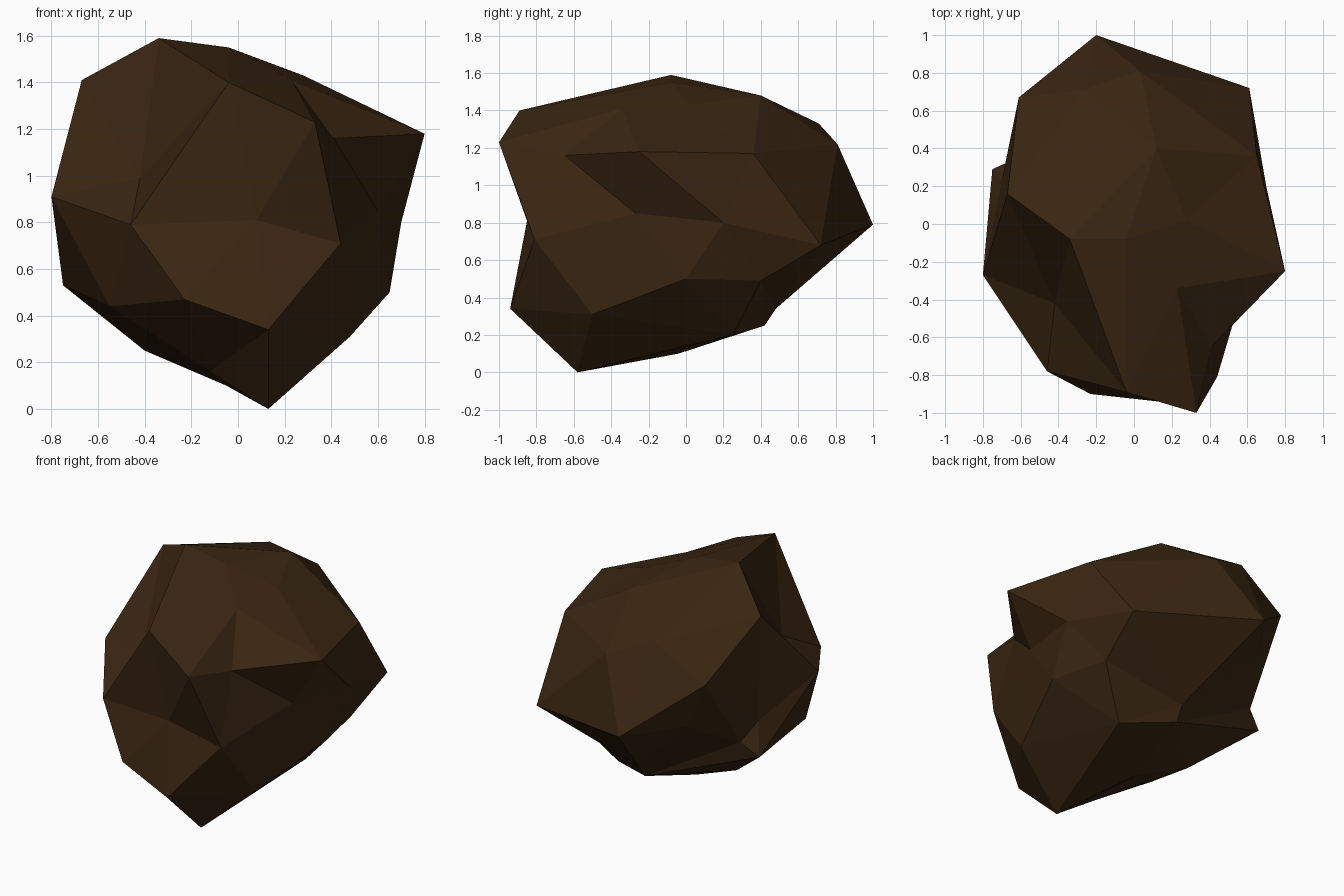
import bpy, bmesh
from mathutils import Vector

# Corner points of the boulder, grouped by region
CROWN = [(-.34, -.08, 1.59), (-.04, -.08, 1.55), (.28, .02, 1.43), (.12, .40, 1.48),
         (-.67, .16, 1.41), (.23, -.34, 1.41), (-.04, -.89, 1.40)]
FRONT = [(.33, -1.0, 1.23), (.41, -.65, 1.16), (.44, -.81, .71), (-.46, -.78, .79),
         (.08, -.85, .81), (-.23, -.90, .47), (.13, -.94, .34)]
RIGHT = [(.80, -.25, 1.18), (.60, -.27, .85), (.70, .20, .80), (.65, 0, .50),
         (.65, .36, 1.17), (.56, .40, .49), (.48, -.50, .31)]
BACK = [(.61, .72, .68), (-.20, 1.0, .79), (.03, .81, 1.22), (-.26, .71, 1.33),
        (-.61, .67, 1.12), (-.45, .64, .79), (.02, .48, .34)]
LEFT = [(-.80, -.27, .91), (-.42, -.42, .99), (-.55, -.49, .44), (-.75, .29, .53),
        (-.70, .23, .74), (-.64, .34, .62)]
BASE = [(.13, -.58, 0), (-.12, -.51, .16), (-.05, -.04, .10), (-.40, .03, .25),
        (.01, .42, .25), (.33, .25, .20)]

points = [Vector(p) for p in CROWN + FRONT + RIGHT + BACK + LEFT + BASE]
centre = Vector((0, 0, .8))

# Skin the corners as a faceted ball, then push each corner out to its place
bm = bmesh.new()
corners = [bm.verts.new((p - centre).normalized()) for p in points]
bmesh.ops.convex_hull(bm, input=corners)
for vert, p in zip(corners, points):
    vert.co = p
bmesh.ops.recalc_face_normals(bm, faces=bm.faces)

mesh = bpy.data.meshes.new("boulder")
bm.to_mesh(mesh)
bm.free()

# Dark brown stone, flat shaded
stone = bpy.data.materials.new("dark_brown_stone")
stone.diffuse_color = (.043, .0195, .006, 1)
mesh.materials.append(stone)
boulder = bpy.data.objects.new("boulder", mesh)
bpy.context.collection.objects.link(boulder)
